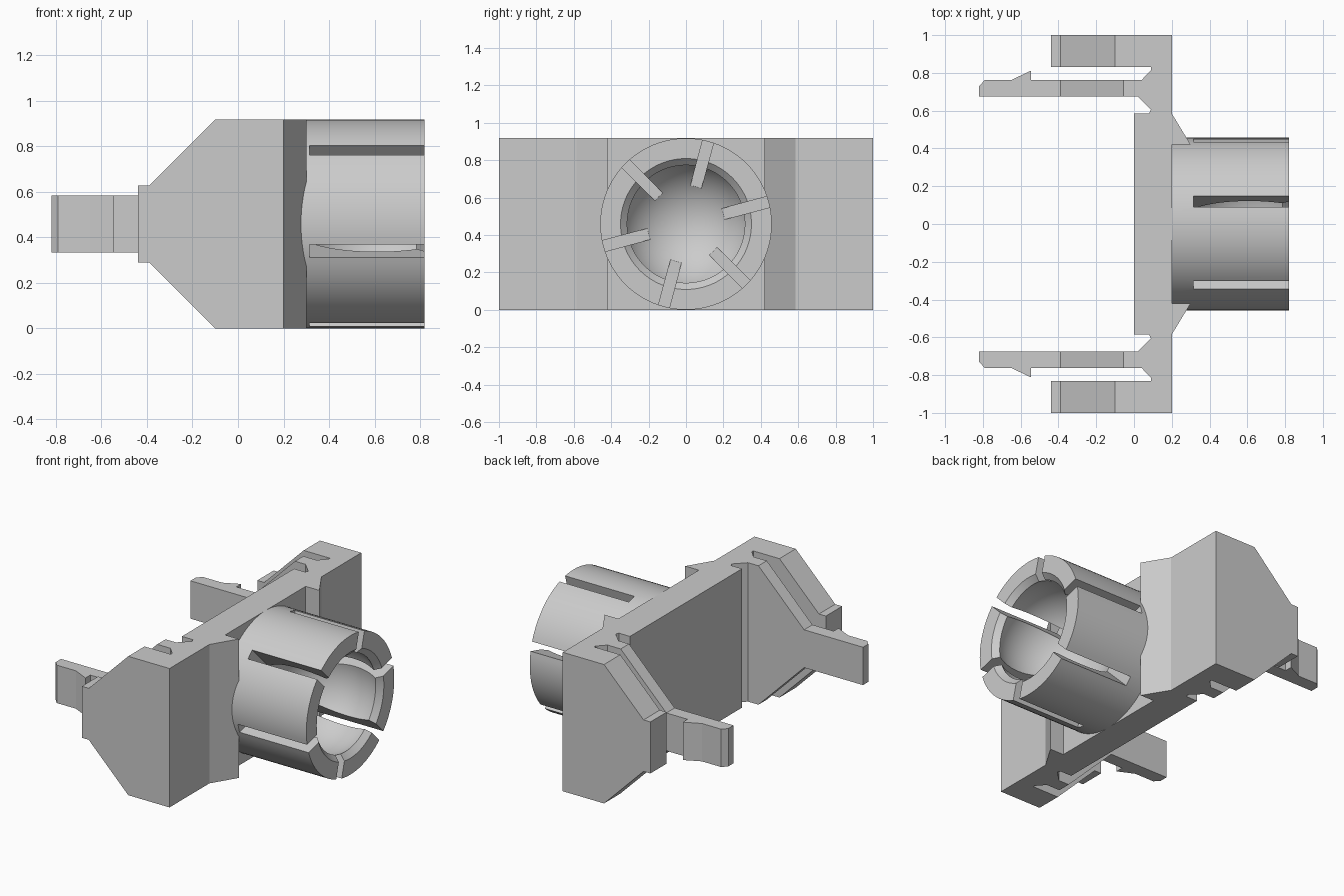
import bpy, bmesh, math
from mathutils import Vector, Matrix

cube = bpy.data.objects.get("Cube")
if cube:
    bpy.data.objects.remove(cube, do_unlink=True)

H = 0.917          # overall height
MID = H / 2        # socket axis height and radius

grey = bpy.data.materials.new("plain_grey")
grey.use_nodes = True
grey.diffuse_color = (0.6, 0.6, 0.6, 1)
grey.node_tree.nodes["Principled BSDF"].inputs["Base Color"].default_value = (0.6, 0.6, 0.6, 1)


def finish(bm, name):
    bmesh.ops.recalc_face_normals(bm, faces=bm.faces)
    mesh = bpy.data.meshes.new(name)
    bm.to_mesh(mesh)
    bm.free()
    mesh.materials.append(grey)
    obj = bpy.data.objects.new(name, mesh)
    bpy.context.collection.objects.link(obj)
    return obj


def prism(name, points, along):
    """Extrude a closed polygon of 3D points."""
    bm = bmesh.new()
    face = bm.faces.new([bm.verts.new(p) for p in points])
    new = bmesh.ops.extrude_face_region(bm, geom=[face])["geom"]
    bmesh.ops.translate(bm, vec=along, verts=[v for v in new if isinstance(v, bmesh.types.BMVert)])
    return finish(bm, name)


def cut(obj, cutter, operation):
    mod = obj.modifiers.new("cut", 'BOOLEAN')
    mod.object, mod.operation, mod.solver = cutter, operation, 'EXACT'
    bpy.ops.object.select_all(action='DESELECT')
    bpy.context.view_layer.objects.active = obj
    obj.select_set(True)
    bpy.ops.object.modifier_apply(modifier=mod.name)
    bpy.data.objects.remove(cutter, do_unlink=True)


def taper(obj, narrow, start):
    """Trim to a side outline that widens at 45 degrees from x = start."""
    grow = MID + 0.05 - narrow
    upper = [(-1, narrow), (start, narrow), (start + grow, narrow + grow), (0.5, narrow + grow)]
    outline = upper + [(x, -z) for x, z in reversed(upper)]
    mask = prism("taper_mask", [(x, -1.2, MID + z) for x, z in outline], Vector((0, 2.4, 0)))
    cut(obj, mask, 'INTERSECT')


# Mounting block: plate, grooves, end walls and gussets in one plan outline
half = [(0, 0.585), (0.08, 0.585), (0.09, 0.605), (0.09, 0.83), (-0.44, 0.83),
        (-0.44, 1), (0.2, 1), (0.2, 0.585), (0.3, 0.42), (0.2, 0.42)]
plan = half + [(x, -y) for x, y in reversed(half)]
block = prism("mounting_block", [(x, y, 0) for x, y in plan], Vector((0, 0, H)))
taper(block, 0.17, -0.39)

# Snap clips with hooked tips and flared roots
clip = [(0.09, 0.605), (0.02, 0.675), (-0.82, 0.675), (-0.82, 0.73), (-0.79, 0.762),
        (-0.65, 0.762), (-0.545, 0.812), (-0.545, 0.762), (0.04, 0.762), (0.09, 0.815)]
for side, name in ((1, "back_clip"), (-1, "front_clip")):
    arm = prism(name, [(x, y * side, 0) for x, y in clip], Vector((0, 0, H)))
    taper(arm, 0.125, -0.39)

# Round socket with a spherical bowl and a chamfered mouth
bowl_x, bowl_r, rim_x = 0.61, 0.36, 0.785
first = math.acos((rim_x - bowl_x) / bowl_r)
steps = 24
profile = [(0.2, 0), (0.2, MID), (0.82, MID), (0.82, 0.35)]
for i in range(steps + 1):
    a = first + (math.pi - first) * i / steps
    profile.append((bowl_x + bowl_r * math.cos(a), bowl_r * math.sin(a)))
bm = bmesh.new()
verts = [bm.verts.new((x, r, 0)) for x, r in profile]
edges = [bm.edges.new(pair) for pair in zip(verts, verts[1:])]
bmesh.ops.spin(bm, geom=verts + edges, cent=(0, 0, 0), axis=(1, 0, 0),
               angle=math.tau, steps=96, use_merge=True)
bmesh.ops.remove_doubles(bm, verts=bm.verts, dist=0.0005)
bmesh.ops.translate(bm, vec=(0, 0, MID), verts=bm.verts)
socket = finish(bm, "socket")

# Six radial slots dividing the socket into fingers
bm = bmesh.new()
for i in range(6):
    turn = Matrix.Rotation(math.radians(15 + 60 * i), 4, 'X')
    place = Matrix.Translation((0.615, 0.35, 0)) @ Matrix.Diagonal((0.6, 0.5, 0.06, 1))
    bmesh.ops.create_cube(bm, size=1, matrix=Matrix.Translation((0, 0, MID)) @ turn @ place)
cut(socket, finish(bm, "slot_cutter"), 'DIFFERENCE')
bpy.ops.object.shade_smooth_by_angle(angle=math.radians(30))
